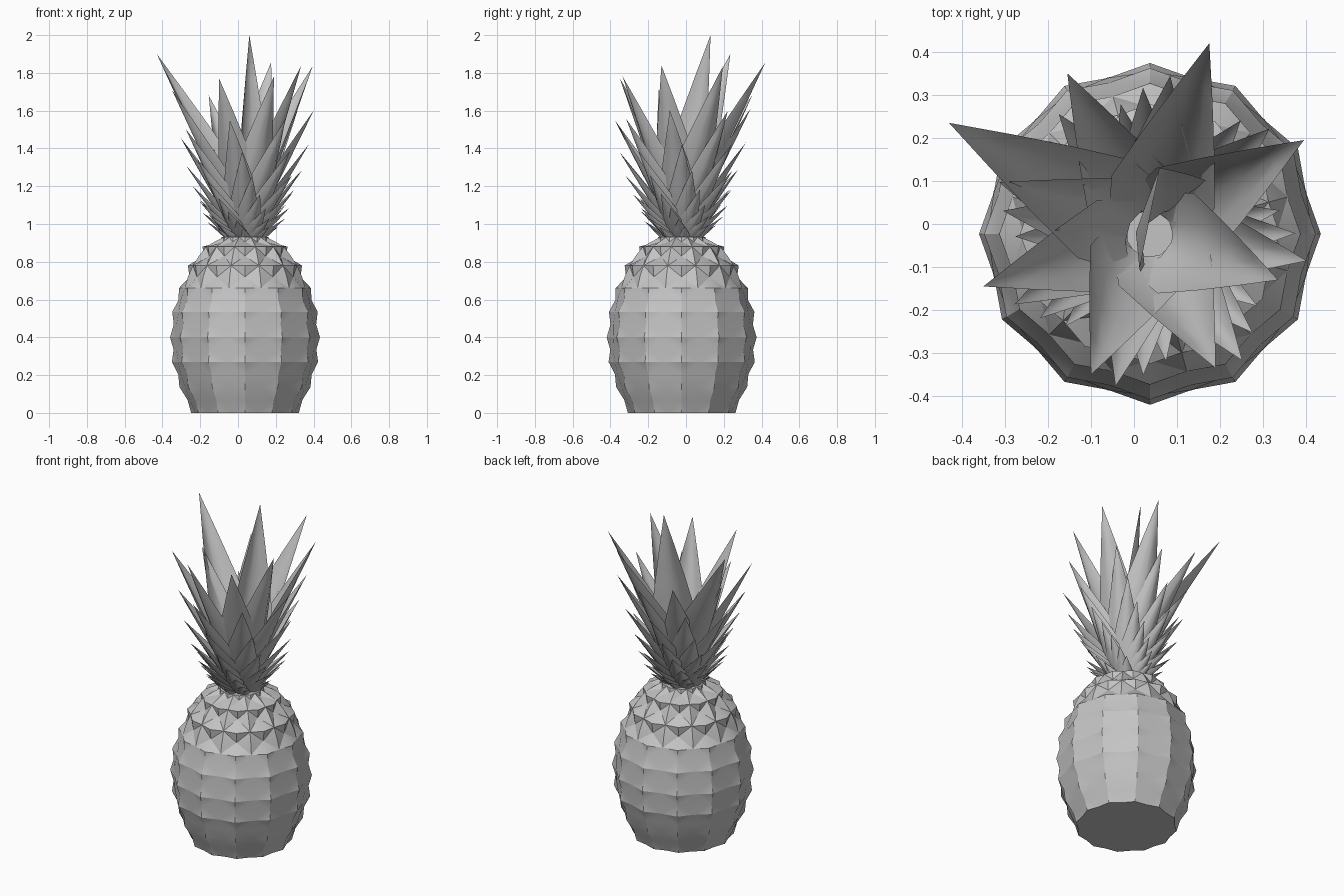
import bpy, bmesh, math
from mathutils import Vector

if "Cube" in bpy.data.objects:
    bpy.data.objects.remove(bpy.data.objects["Cube"])

CX, CY = 0.037, -0.023          # axis of the fruit
grey = bpy.data.materials.new("light_grey")
grey.diffuse_color = (0.55, 0.55, 0.55, 1)
grey.use_nodes = True
grey.node_tree.nodes["Principled BSDF"].inputs["Base Color"].default_value = grey.diffuse_color


def finish(bm, name, angle):
    me = bpy.data.meshes.new(name)
    bm.to_mesh(me)
    bm.free()
    me.materials.append(grey)
    ob = bpy.data.objects.new(name, me)
    bpy.context.collection.objects.link(ob)
    bpy.ops.object.select_all(action='DESELECT')
    ob.select_set(True)
    bpy.context.view_layer.objects.active = ob
    bpy.ops.object.shade_smooth_by_angle(angle=math.radians(angle))
    return ob


# Fruit body: twelve columns of raised points, with dips between the rows
# (height, radius, depth of the dip above the row)
rows = [(0, .285, .012), (.137, .347, .014), (.27, .387, .014), (.40, .397, .014),
        (.535, .385, .016), (.66, .350, .032), (.78, .302, .045),
        (.88, .225, .045), (.93, .125, 0)]
levels = []                      # (z, radius at columns, radius between columns)
for i, (z, r, dip) in enumerate(rows):
    levels.append((z, r, r * .945))
    if i + 1 < len(rows):
        z2, r2, _ = rows[i + 1]
        mean = (r + r2) / 2
        levels.append(((z + z2) / 2, mean - dip, mean * .96))

bm = bmesh.new()
rings = []
for z, r_col, r_mid in levels:
    ring = []
    for k in range(24):
        a = math.radians(15 * k)
        r = r_mid if k % 2 else r_col
        ring.append(bm.verts.new((CX + r * math.cos(a), CY + r * math.sin(a), z)))
    rings.append(ring)
for j in range(len(rings) - 1):
    lo, up = rings[j], rings[j + 1]
    for k in range(24):
        n = (k + 1) % 24
        a, b, c, d = lo[k], lo[n], up[n], up[k]
        # Split each cell along its valley so every scale is a faceted diamond
        if (j + k) % 2:
            bm.faces.new((a, b, c))
            bm.faces.new((a, c, d))
        else:
            bm.faces.new((a, b, d))
            bm.faces.new((b, c, d))
bm.faces.new(rings[0][::-1])
bm.faces.new(rings[-1])
finish(bm, "fruit_body", 30)


# Leaf: pointed blade, broad near the foot and cupped towards the axis
def add_leaf(bm, base, tip, width, out):
    d = (tip - base).normalized()
    side = d.cross(out).normalized()
    normal = (out - d * out.dot(d)).normalized()
    prev = None
    for t, f in ((0, .65), (.12, .9), (.25, 1), (.5, .7), (.75, .36)):
        p = base.lerp(tip, t)
        w = width * f / 2
        row = [bm.verts.new(p + side * w * u + normal * w * .6 * (.4 - u * u))
               for u in (-1, -.5, 0, .5, 1)]
        if prev:
            for i in range(4):
                bm.faces.new((prev[i], prev[i + 1], row[i + 1], row[i]))
        prev = row
    end = bm.verts.new(tip)
    for i in range(4):
        bm.faces.new((prev[i], prev[i + 1], end))


def radial_leaf(bm, tip):
    out = Vector((tip.x - CX, tip.y - CY, 0)).normalized()
    s = tip.z - .85
    base = Vector((CX, CY, .87 + .2 * s)) + out * (.065 - .03 * min(s, 1))
    add_leaf(bm, base, tip, .05 + .2 * s, out)


# Large upper leaves, one tip for each of the eight columns
tips = [(-.43, .235, 1.90), (.175, .42, 1.855), (.395, .195, 1.835),
        (.335, -.13, 1.84), (-.10, -.35, 1.77), (.19, -.335, 1.78),
        (-.35, -.145, 1.71), (-.155, .35, 1.68)]
bm = bmesh.new()
for t in tips:
    radial_leaf(bm, Vector(t))
# Central upright leaf
add_leaf(bm, Vector((.05, -.01, 1.1)), Vector((.06, .13, 2.0)), .26,
         Vector((-.8, .6, 0)))
finish(bm, "upper_leaves", 40)

# Lower leaves: each column repeats downwards, shrinking and turning slightly
bm = bmesh.new()
for x, y, z in tips:
    az = math.atan2(y - CY, x - CX)
    for tier in range(1, 8):
        a = az + math.radians(10 * tier)
        tz = .85 + (z - .85) * .76 ** tier
        f = max(0, min(1, (tz - .97) / .62))
        r = .13 + .24 * f ** .45
        radial_leaf(bm, Vector((CX + r * math.cos(a), CY + r * math.sin(a), tz)))
finish(bm, "lower_leaves", 40)
